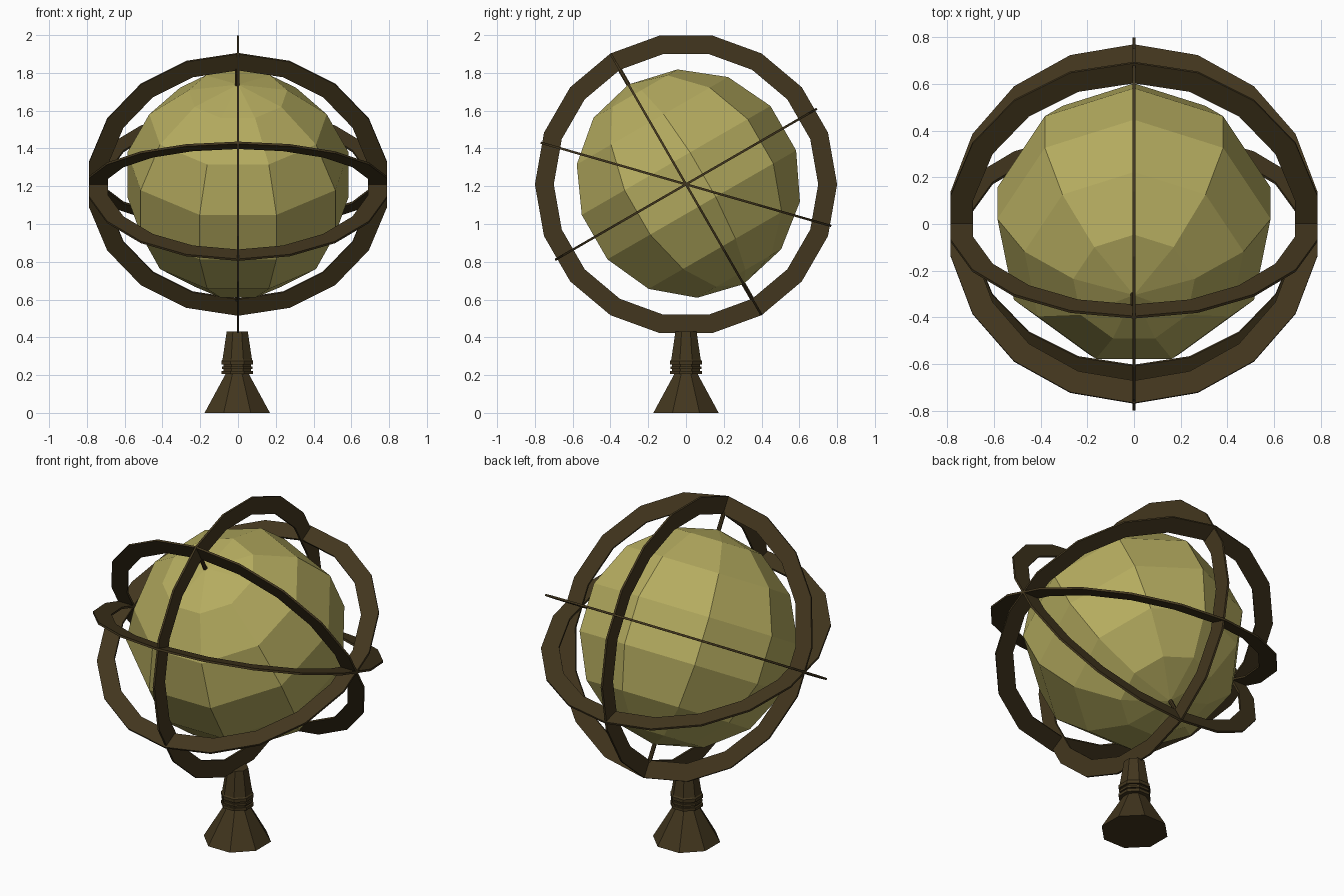
import bpy, bmesh
from math import pi, sin, cos, radians
from mathutils import Matrix

if "Cube" in bpy.data.objects:
    bpy.data.objects.remove(bpy.data.objects["Cube"])

CENTRE = (0, 0, 1.21)


def material(name, rgb):
    m = bpy.data.materials.new(name)
    m.diffuse_color = (*rgb, 1)
    m.use_nodes = True
    m.node_tree.nodes["Principled BSDF"].inputs["Base Color"].default_value = m.diffuse_color
    return m


BRASS = material("dark_brass", (0.055, 0.037, 0.013))
OCHRE = material("ochre", (0.46, 0.41, 0.115))


def lathe(name, profile, sides, phase, mat, loc, rot=None, closed=False):
    """Spin a (radius, height) profile into a flat-faced solid."""
    bm = bmesh.new()
    rows = []
    for r, z in profile:
        rows.append([bm.verts.new((r * cos(phase + 2 * pi * k / sides),
                                   r * sin(phase + 2 * pi * k / sides), z))
                     for k in range(sides)])
    pairs = list(zip(rows, rows[1:]))
    if closed:
        pairs.append((rows[-1], rows[0]))
    for a, b in pairs:
        for k in range(sides):
            j = (k + 1) % sides
            bm.faces.new((a[k], a[j], b[j], b[k]))
    if not closed and profile[0][0] > 0:
        bm.faces.new(rows[0][::-1])
        bm.faces.new(rows[-1])
    bmesh.ops.remove_doubles(bm, verts=bm.verts, dist=1e-5)
    bmesh.ops.recalc_face_normals(bm, faces=bm.faces)
    me = bpy.data.meshes.new(name)
    bm.to_mesh(me)
    bm.free()
    me.materials.append(mat)
    ob = bpy.data.objects.new(name, me)
    ob.matrix_world = Matrix.Translation(loc) @ (rot or Matrix())
    bpy.context.collection.objects.link(ob)
    return ob


# Globe: 9 segments, 7 bands, axis tilted 30 degrees towards the front
TILT = Matrix.Rotation(radians(30), 4, 'X')
arc = [(0.61 * sin(pi * i / 7) if 0 < i < 7 else 0, -0.61 * cos(pi * i / 7))
       for i in range(8)]
lathe("globe", arc, 9, pi / 2, OCHRE, CENTRE, TILT)

# Four flat 18-sided rings
T = 0.006
band = [(0.70, -T), (0.80, -T), (0.80, T), (0.70, T)]
rings = {
    "upright_ring": Matrix.Rotation(pi / 2, 4, 'Y'),
    "equator_ring": TILT,
    "polar_ring": Matrix.Rotation(radians(120), 4, 'X'),
    "horizon_ring": Matrix.Rotation(radians(-16), 4, 'X'),
}
for name, rot in rings.items():
    lathe(name, band, 18, pi / 2, BRASS, CENTRE, rot, closed=True)

# Axle pins joining the globe poles to the rings
for name, s in (("top_pin", 1), ("bottom_pin", -1)):
    pin = [(0.012, s * 0.59), (0.012, s * 0.71)]
    lathe(name, pin, 8, pi / 8, BRASS, (-0.004, 0, 1.21), TILT)

# Octagonal stand: flared foot, three thin collars, tapered holder
K = 1 / cos(pi / 8)
stand = [(0.173, 0), (0.062, 0.205), (0.084, 0.205), (0.084, 0.222),
         (0.073, 0.222), (0.073, 0.232), (0.081, 0.232), (0.081, 0.246),
         (0.073, 0.246), (0.073, 0.256), (0.084, 0.256), (0.084, 0.275),
         (0.078, 0.282), (0.056, 0.43)]
lathe("stand", [(r * K, z) for r, z in stand], 8, pi / 8, BRASS, (-0.004, 0, 0))
